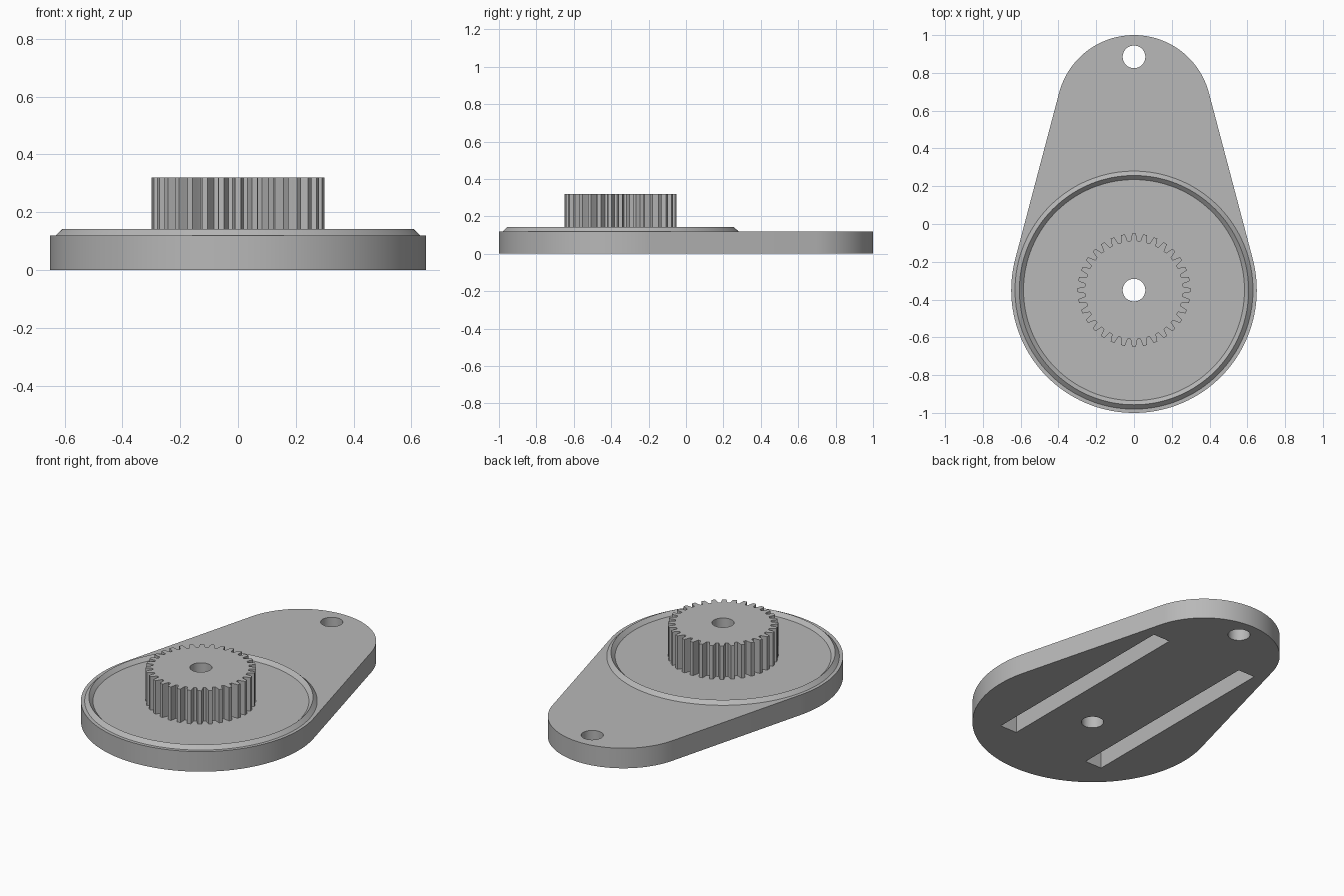
import bpy, bmesh, math
from mathutils import Matrix

if "Cube" in bpy.data.objects:
    bpy.data.objects.remove(bpy.data.objects["Cube"], do_unlink=True)

HUB_Y, HUB_R = -0.35, 0.65
TIP_Y, TIP_R = 0.59, 0.41
PLATE_TOP, GEAR_TOP, SINK = 0.12, 0.32, 0.11
TEETH = 32

grey = bpy.data.materials.new("plain_grey")
grey.use_nodes = True
grey.diffuse_color = (0.48, 0.48, 0.48, 1)
grey.node_tree.nodes["Principled BSDF"].inputs["Base Color"].default_value = (0.48, 0.48, 0.48, 1)


def make_object(name, bm):
    bmesh.ops.recalc_face_normals(bm, faces=bm.faces)
    mesh = bpy.data.meshes.new(name)
    bm.to_mesh(mesh)
    bm.free()
    mesh.materials.append(grey)
    obj = bpy.data.objects.new(name, mesh)
    bpy.context.collection.objects.link(obj)
    return obj


def prism(name, outline, z0, z1):
    bm = bmesh.new()
    face = bm.faces.new([bm.verts.new((x, y, z0)) for x, y in outline])
    top = bmesh.ops.extrude_face_region(bm, geom=[face])["geom"]
    verts = [v for v in top if isinstance(v, bmesh.types.BMVert)]
    bmesh.ops.translate(bm, verts=verts, vec=(0, 0, z1 - z0))
    return make_object(name, bm)


def arc(cy, r, start, end, steps):
    angles = [start + (end - start) * i / steps for i in range(steps + 1)]
    return [(r * math.cos(a), cy + r * math.sin(a)) for a in angles]


def hole_cutter(y):
    return prism("hole_cutter", arc(y, 0.06, 0, math.tau, 48)[:-1], -0.1, 0.5)


def slot_cutter(side):
    x0, x1 = side * 0.3 - 0.055, side * 0.3 + 0.055
    y0, y1 = -0.7, 0.59
    return prism("slot_cutter", [(x0, y0), (x1, y0), (x1, y1), (x0, y1)], -0.1, 0.1)


def cut(obj, cutters):
    bpy.context.view_layer.objects.active = obj
    for cutter in cutters:
        cutter.hide_render = True
        mod = obj.modifiers.new("cut", "BOOLEAN")
        mod.operation = "DIFFERENCE"
        mod.solver = "EXACT"
        mod.object = cutter
        bpy.ops.object.modifier_apply(modifier=mod.name)
        bpy.data.objects.remove(cutter, do_unlink=True)


def smooth(obj, degrees):
    bpy.ops.object.select_all(action="DESELECT")
    obj.select_set(True)
    bpy.context.view_layer.objects.active = obj
    bpy.ops.object.shade_smooth_by_angle(angle=math.radians(degrees))


# Teardrop plate: two arcs joined by their common tangents
tilt = math.asin((HUB_R - TIP_R) / (TIP_Y - HUB_Y))
outline = arc(TIP_Y, TIP_R, tilt, math.pi - tilt, 48)
outline += arc(HUB_Y, HUB_R, math.pi - tilt, math.tau + tilt, 96)
plate = prism("base_plate", outline, 0, PLATE_TOP)
cut(plate, [hole_cutter(HUB_Y), hole_cutter(0.885), slot_cutter(-1), slot_cutter(1)])
smooth(plate, 30)

# Raised ridge with a triangular crest, spun around the hub
bm = bmesh.new()
profile = [(0.63, SINK), (0.63, PLATE_TOP), (0.607, 0.142), (0.585, PLATE_TOP), (0.585, SINK)]
points = [bm.verts.new((r, HUB_Y, z)) for r, z in profile]
edges = [bm.edges.new((points[i], points[(i + 1) % len(points)])) for i in range(len(points))]
bmesh.ops.spin(bm, geom=points + edges, cent=(0, HUB_Y, 0), axis=(0, 0, 1),
               angle=math.tau, steps=128, use_merge=True)
bmesh.ops.remove_doubles(bm, verts=bm.verts, dist=0.0001)
ridge = make_object("ridge_ring", bm)
smooth(ridge, 30)

# Spur gear: each tooth narrows from root to tip
pitch = math.tau / TEETH
tooth = [(-0.36, 0.260), (-0.31, 0.267), (-0.25, 0.282), (-0.17, 0.299)]
tooth += [(-a, r) for a, r in reversed(tooth)]
gear_outline = []
for i in range(TEETH):
    for a, r in tooth:
        angle = (i + a) * pitch
        gear_outline.append((r * math.cos(angle), HUB_Y + r * math.sin(angle)))
gear = prism("spur_gear", gear_outline, SINK, GEAR_TOP)
cut(gear, [hole_cutter(HUB_Y)])
smooth(gear, 25)
